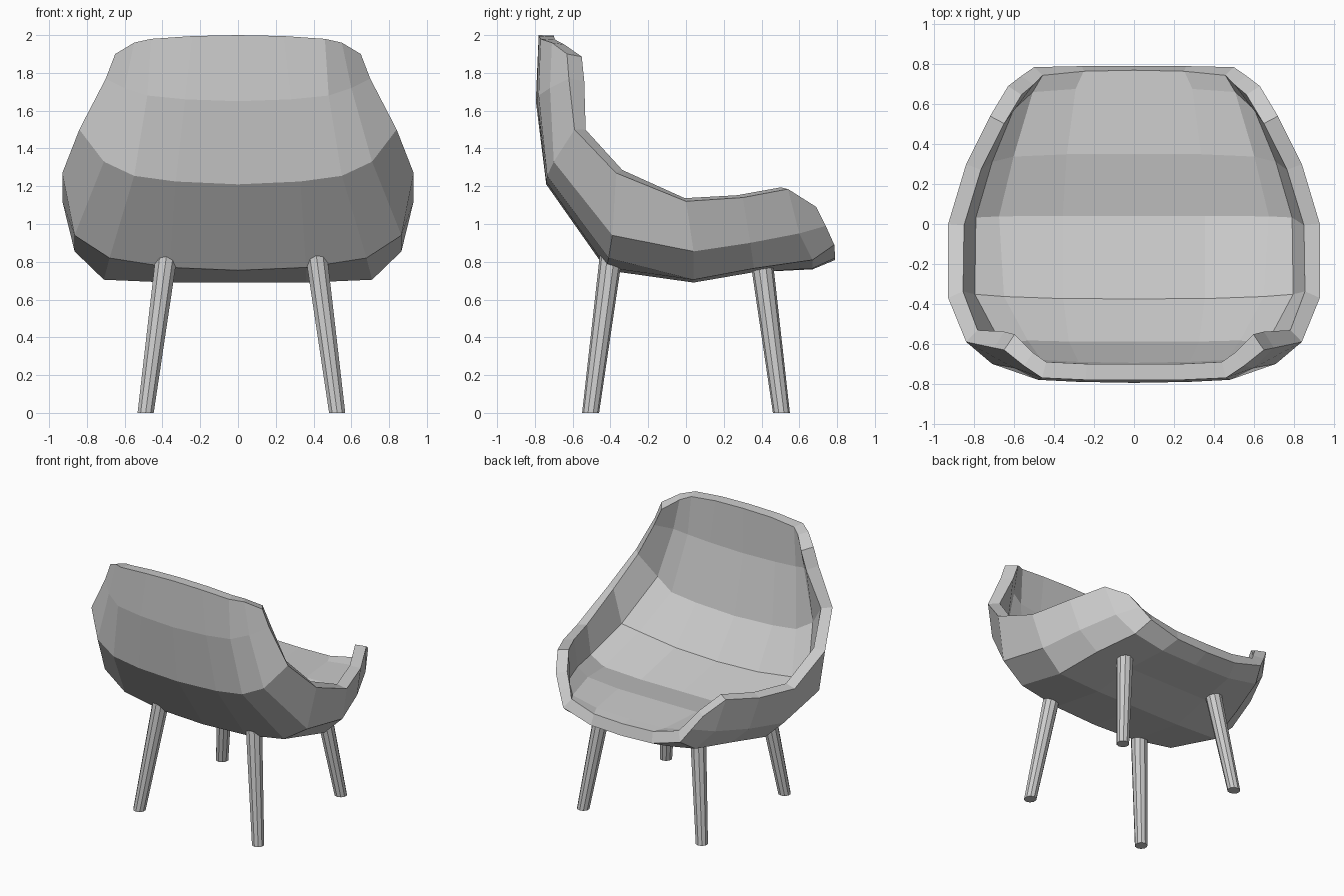
import bpy, bmesh
from mathutils import Vector

if "Cube" in bpy.data.objects:
    bpy.data.objects.remove(bpy.data.objects["Cube"])

# Half shell: rows run from top of the back, under the seat, to the front lip;
# each row goes from the centre line out to the rim.
ROWS = [
    [(0, -.78, 2.0), (.24, -.78, 1.995), (.46, -.77, 1.98), (.55, -.71, 1.96), (.65, -.63, 1.90)],
    [(0, -.795, 1.65), (.28, -.79, 1.66), (.48, -.78, 1.68), (.60, -.72, 1.72), (.70, -.62, 1.77)],
    [(0, -.74, 1.21), (.33, -.74, 1.225), (.55, -.735, 1.255), (.71, -.70, 1.33), (.84, -.59, 1.50)],
    [(0, -.42, .755), (.36, -.42, .77), (.68, -.41, .82), (.865, -.39, .94), (.93, -.37, 1.27)],
    [(0, .04, .69), (.36, .04, .69), (.71, .04, .705), (.865, .04, .855), (.93, 0, 1.12)],
    [(0, .36, .745), (.34, .36, .745), (.64, .36, .765), (.78, .34, .90), (.84, .30, 1.14)],
    [(0, .67, .76), (.30, .67, .765), (.55, .67, .81), (.67, .60, .95), (.72, .54, 1.185)],
    [(0, .79, .81), (.26, .79, .82), (.50, .785, .89), (.565, .74, .99), (.63, .69, 1.09)],
]
# Extra padding (y, z) of the inner surface for each row
PADDING = [(0, 0), (.02, 0), (.075, -.03), (0, .11), (0, .09), (0, .09), (.03, .06), (.012, .01)]
# Extra forward thickness at the upper side rims
RIM_FORWARD = [.02, .02, 0, 0, 0, 0, 0, 0]
THICKNESS = .08


def add_object(name, bm):
    mesh = bpy.data.meshes.new(name)
    bm.to_mesh(mesh)
    bm.free()
    obj = bpy.data.objects.new(name, mesh)
    bpy.context.collection.objects.link(obj)
    return obj


def skin(bm, grid, flip=False):
    for a, b in zip(grid, grid[1:]):
        for i in range(len(a) - 1):
            quad = (a[i], b[i], b[i + 1], a[i + 1])
            bm.faces.new(quad[::-1] if flip else quad)


def border(g):
    return g[0] + [row[-1] for row in g[1:-1]] + g[-1][::-1]


# Tub shell: outer half surface, padded inner surface, rim, then mirrored
bm = bmesh.new()
outer = [[bm.verts.new(p) for p in row] for row in ROWS]
skin(bm, outer)
bm.normal_update()
inner_points = []
for row, (dy, dz), forward in zip(outer, PADDING, RIM_FORWARD):
    points = []
    for i, v in enumerate(row):
        p = v.co - v.normal * THICKNESS * v.calc_shell_factor()
        p += Vector((0, dy, dz)) * (1, 1, 1, .4, 0)[i]
        if i == 0:
            p.x = 0
        if i == 4:
            p.y += forward
        points.append(p)
    inner_points.append(points)
inner = [[bm.verts.new(p) for p in row] for row in inner_points]
skin(bm, inner, flip=True)

rim_out, rim_in = border(outer), border(inner)
for i in range(len(rim_out) - 1):
    bm.faces.new((rim_out[i], rim_out[i + 1], rim_in[i + 1], rim_in[i]))
bmesh.ops.recalc_face_normals(bm, faces=bm.faces)
shell = add_object("seat_shell", bm)
mirror = shell.modifiers.new("mirror", 'MIRROR')
mirror.use_clip = True


# Splayed, tapered legs
def leg(name, foot, top, sides=10):
    bm = bmesh.new()
    bmesh.ops.create_cone(bm, cap_ends=True, segments=sides,
                          radius1=.045, radius2=.06, depth=1)
    # shear the upright cone so that both ends stay horizontal
    for v in bm.verts:
        end = top if v.co.z > 0 else foot
        v.co = (v.co.x + end[0], v.co.y + end[1], end[2])
    return add_object(name, bm)


for yname, sy in (("back", -1), ("front", 1)):
    for xname, sx in (("left", -1), ("right", 1)):
        leg(f"{yname}_{xname}_leg", (.018 + .507 * sx, .505 * sy, 0),
            (.018 + .397 * sx, .397 * sy, .83))
